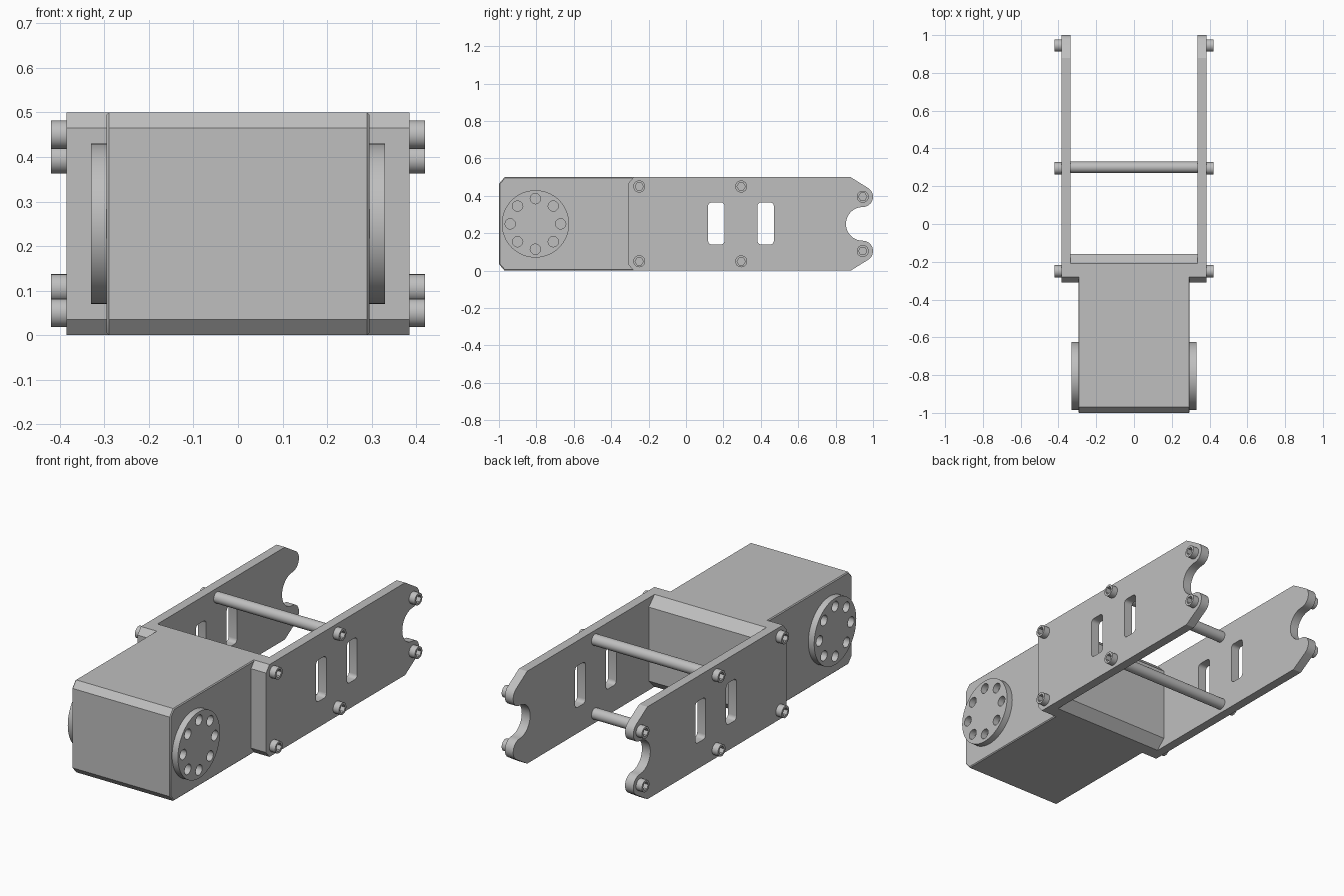
import bpy, bmesh, math

default_cube = bpy.data.objects.get("Cube")
if default_cube:
    bpy.data.objects.remove(default_cube, do_unlink=True)

# Single plain grey
grey = bpy.data.materials.new("light_grey")
grey.use_nodes = True
grey.diffuse_color = (0.52, 0.52, 0.52, 1)
grey.node_tree.nodes["Principled BSDF"].inputs["Base Color"].default_value = grey.diffuse_color

HEIGHT = 0.5
MID = HEIGHT / 2
BODY_X, INNER_X, OUTER_X = 0.295, 0.335, 0.385


def arc(y, z, radius, start, end, steps):
    """Points (y, z) along an arc, angles in degrees."""
    angles = [math.radians(start + (end - start) * i / steps) for i in range(steps + 1)]
    return [(y + radius * math.cos(a), z + radius * math.sin(a)) for a in angles]


def circle(y, z, radius, sides):
    return arc(y, z, radius, 0, 360, sides)[:-1]


def rounded_rect(y0, y1, z0, z1, r):
    return (arc(y1 - r, z1 - r, r, 0, 90, 4) + arc(y0 + r, z1 - r, r, 90, 180, 4)
            + arc(y0 + r, z0 + r, r, 180, 270, 4) + arc(y1 - r, z0 + r, r, 270, 360, 4))


def flip(points):
    """Mirror a half outline about mid height, in reverse order."""
    return [(y, HEIGHT - z) for y, z in reversed(points)]


def prism(name, outline, x0, x1, holes=(), edge_bevel=0):
    """Extrude a side outline, with optional through holes, along x."""
    bm = bmesh.new()
    loops = [[bm.verts.new((x0, y, z)) for y, z in pts] for pts in (outline, *holes)]
    if holes:
        edges = [bm.edges.new((lp[i - 1], lp[i])) for lp in loops for i in range(len(lp))]
        bmesh.ops.triangle_fill(bm, use_beauty=True, edges=edges, normal=(1, 0, 0))
    else:
        bm.faces.new(loops[0])
    result = bmesh.ops.extrude_face_region(bm, geom=bm.faces[:], use_keep_orig=True)
    moved = [v for v in result["geom"] if isinstance(v, bmesh.types.BMVert)]
    bmesh.ops.translate(bm, verts=moved, vec=(x1 - x0, 0, 0))
    bmesh.ops.recalc_face_normals(bm, faces=bm.faces[:])
    if edge_bevel:
        rim = [e for e in bm.edges if abs(e.verts[0].co.x - e.verts[1].co.x) < 1e-5]
        bmesh.ops.bevel(bm, geom=rim, offset=edge_bevel, segments=1, affect='EDGES')
    mesh = bpy.data.meshes.new(name)
    bm.to_mesh(mesh)
    bm.free()
    mesh.materials.append(grey)
    obj = bpy.data.objects.new(name, mesh)
    bpy.context.collection.objects.link(obj)
    bpy.ops.object.select_all(action='DESELECT')
    obj.select_set(True)
    bpy.context.view_layer.objects.active = obj
    bpy.ops.object.shade_smooth_by_angle(angle=math.radians(31))
    return obj


# Main housing with chamfered front
body_half = [(-1, 0.465), (-0.97, HEIGHT), (-0.275, HEIGHT)]
prism("main_body", body_half + flip(body_half), -BODY_X, BODY_X, edge_bevel=0.005)

# Wider block joining the housing to the side plates
block_half = [(-0.31, 0.465), (-0.28, HEIGHT), (-0.21, HEIGHT), (-0.16, 0.45)]
prism("mounting_block", block_half + flip(block_half), -INNER_X, INNER_X)

# Side plate outline: round notch, rounded lobes, chamfered front
LOBE_Y, LOBE_Z = 0.945, 0.395
plate_half = (arc(LOBE_Y, MID, 0.09, 180, 90, 12)
              + arc(LOBE_Y, LOBE_Z, 0.055, -90, 58, 12)[1:]
              + [(0.88, HEIGHT), (-0.28, HEIGHT), (-0.31, 0.465)])
plate_outline = plate_half + flip(plate_half)[:-1]
slots = [rounded_rect(y, y + 0.088, 0.14, 0.365, 0.02) for y in (0.118, 0.382)]

# Bolt positions along the plate, as (y, height above mid)
bolt_spots = [(-0.25, 0.2), (0.295, 0.2), (LOBE_Y, LOBE_Z - MID)]

# Ring of holes in the round side disc
DISC_Y = -0.805
disc_holes = [circle(y, z, 0.028, 12) for y, z in circle(DISC_Y, MID, 0.135, 8)]

for side, s in (("left", 1), ("right", -1)):
    prism(f"{side}_side_plate", plate_outline, s * INNER_X, s * OUTER_X, holes=slots)
    prism(f"{side}_round_disc", circle(DISC_Y, MID, 0.18, 64),
          s * (BODY_X - 0.001), s * 0.33, holes=disc_holes)
    for y, dz in bolt_spots:
        for level, z in (("upper", MID + dz), ("lower", MID - dz)):
            prism(f"{side}_{level}_bolt", circle(y, z, 0.032, 24),
                  s * (OUTER_X - 0.001), s * 0.42, holes=[circle(y, z, 0.022, 6)])

# Cross rods holding the plates apart
for level, z in (("upper", MID + 0.2), ("lower", MID - 0.2)):
    prism(f"{level}_cross_rod", circle(0.3, z, 0.03, 24), -INNER_X, INNER_X)
